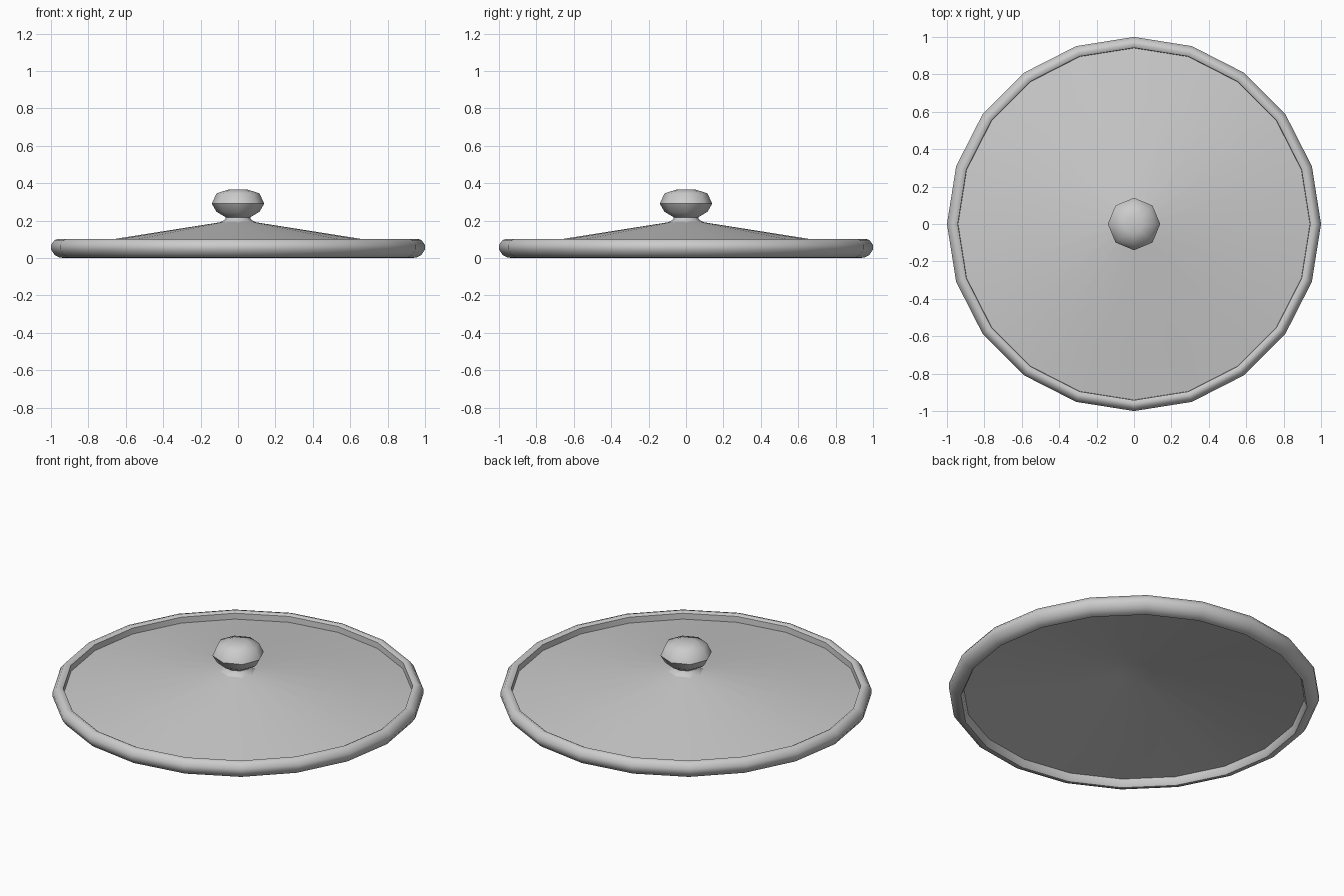
import bpy, bmesh, math

if "Cube" in bpy.data.objects:
    bpy.data.objects.remove(bpy.data.objects["Cube"])


def lathe(name, profile, sides, turn=0.0, closed=False, angle=50):
    """Revolve (radius, z) points about z; radius 0 makes a pole."""
    bm = bmesh.new()
    rings = []
    for r, z in profile:
        if r == 0:
            rings.append([bm.verts.new((0, 0, z))] * sides)
        else:
            rings.append([bm.verts.new((r * math.cos(turn + math.tau * i / sides),
                                        r * math.sin(turn + math.tau * i / sides), z))
                          for i in range(sides)])
    pairs = list(zip(rings, rings[1:]))
    if closed:
        pairs.append((rings[-1], rings[0]))
    for a, b in pairs:
        for i in range(sides):
            j = (i + 1) % sides
            corners = list(dict.fromkeys((a[i], a[j], b[j], b[i])))
            bm.faces.new(corners)
    bmesh.ops.recalc_face_normals(bm, faces=bm.faces)
    mesh = bpy.data.meshes.new(name)
    bm.to_mesh(mesh)
    bm.free()
    ob = bpy.data.objects.new(name, mesh)
    bpy.context.collection.objects.link(ob)
    bpy.ops.object.select_all(action='DESELECT')
    ob.select_set(True)
    bpy.context.view_layer.objects.active = ob
    bpy.ops.object.shade_smooth_by_angle(angle=math.radians(angle))
    return ob


# Rounded rim ring
lathe("rim", [(0.94, 0.05), (0.942, 0.092), (0.96, 0.102), (0.98, 0.096),
              (1.0, 0.07), (1.0, 0.045), (0.98, 0.015), (0.955, 0.003),
              (0.935, 0.0), (0.925, 0.015), (0.92, 0.045)], 20, closed=True)

# Thin, shallow cone plate, hollow below
lathe("lid_plate", [(0, 0.204), (0.1, 0.19), (0.67, 0.10), (0.945, 0.057),
                    (0.945, 0.042), (0.1, 0.175), (0, 0.189)], 20)

# Faceted knob with a flared neck
lathe("knob", [(0, 0.185), (0.10, 0.188), (0.07, 0.205), (0.065, 0.217),
               (0.115, 0.247), (0.14, 0.29), (0.115, 0.345),
               (0.05, 0.366), (0, 0.367)], 8)
